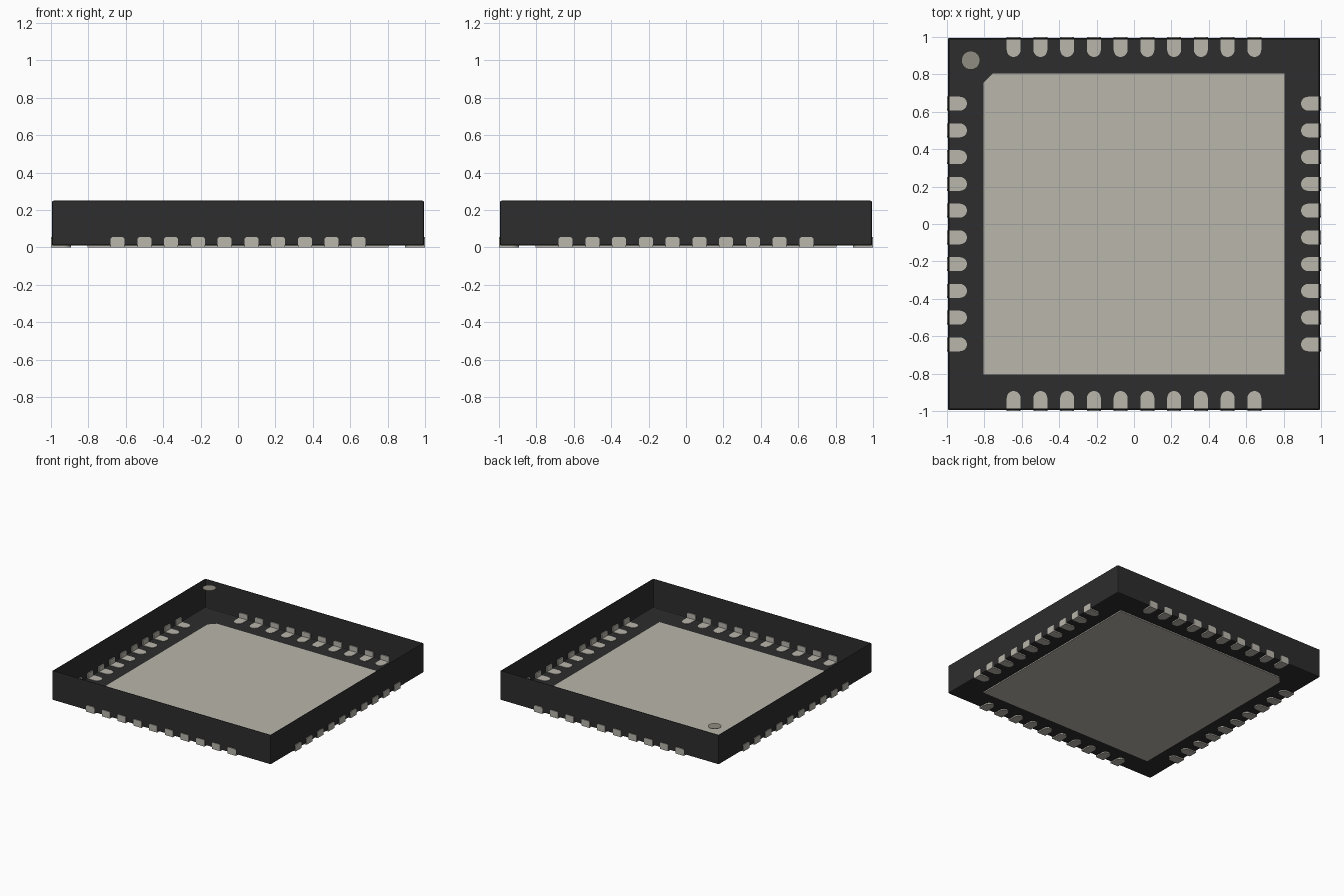
import bpy, bmesh, math
from mathutils import Matrix, Vector

if "Cube" in bpy.data.objects:
    bpy.data.objects.remove(bpy.data.objects["Cube"], do_unlink=True)


def material(name, color):
    m = bpy.data.materials.new(name)
    m.use_nodes = True
    m.diffuse_color = (*color, 1)
    m.node_tree.nodes["Principled BSDF"].inputs["Base Color"].default_value = (*color, 1)
    return m


BLACK = material("black plastic", (0.026, 0.026, 0.026))
METAL = material("tinned metal", (0.485, 0.465, 0.41))
MARK = material("marker grey", (0.28, 0.27, 0.22))


def finish(bm, name, mat):
    bmesh.ops.recalc_face_normals(bm, faces=bm.faces)
    mesh = bpy.data.meshes.new(name)
    bm.to_mesh(mesh)
    bm.free()
    mesh.materials.append(mat)
    obj = bpy.data.objects.new(name, mesh)
    bpy.context.collection.objects.link(obj)
    return obj


def prism(bm, outline, extrude):
    """Closed solid from a flat outline pushed along a vector."""
    face = bm.faces.new([bm.verts.new(p) for p in outline])
    ext = bmesh.ops.extrude_face_region(bm, geom=[face], use_keep_orig=True)
    moved = [g for g in ext["geom"] if isinstance(g, bmesh.types.BMVert)]
    bmesh.ops.translate(bm, verts=moved, vec=extrude)


# Body: thin open tray with softened edges
HALF, FLOOR, TOP = 0.995, 0.01, 0.25
bm = bmesh.new()
bmesh.ops.create_cube(bm, size=1, matrix=Matrix.Translation((0, 0, (FLOOR + TOP) / 2))
                      @ Matrix.Diagonal((2 * HALF, 2 * HALF, TOP - FLOOR, 1)))
bmesh.ops.bevel(bm, geom=bm.edges[:], offset=0.008, segments=2, profile=0.5, affect='EDGES')
lid = [f for f in bm.faces if f.normal.z > 0.99 and f.calc_area() > 1]
bmesh.ops.delete(bm, geom=lid, context='FACES')
body = finish(bm, "body_tray", BLACK)
# keep the outside as the front of the open sheet
if min(body.data.polygons, key=lambda p: p.center.z).normal.z > 0:
    body.data.flip_normals()

# Thermal pad with one clipped corner
PAD, CUT = 0.805, 0.05
bm = bmesh.new()
prism(bm, [(-PAD, -PAD, 0), (PAD, -PAD, 0), (PAD, PAD, 0),
           (CUT - PAD, PAD, 0), (-PAD, PAD - CUT, 0)], Vector((0, 0, 0.013)))
finish(bm, "thermal_pad", METAL)

# Contacts: a round-ended foot and an upright plate, ten on each side
COUNT, PITCH, R, SKIN = 10, 0.143, 0.037, 0.013
TALL, CLIP = 0.055, 0.008
foot = [(-R, -1, 0), (R, -1, 0)]
foot += [(R * math.cos(a), -0.93 + R * math.sin(a), 0)
         for a in (math.pi * i / 10 for i in range(11))]
plate = [(-R, -1, 0), (R, -1, 0), (R, -1, TALL - CLIP), (R - CLIP, -1, TALL),
         (CLIP - R, -1, TALL), (-R, -1, TALL - CLIP)]
for side, name in enumerate(("front", "left", "back", "right")):
    bm = bmesh.new()
    for i in range(COUNT):
        shift = Vector(((i - (COUNT - 1) / 2) * PITCH, 0, 0))
        prism(bm, [Vector(p) + shift for p in foot], Vector((0, 0, SKIN)))
        prism(bm, [Vector(p) + shift for p in plate], Vector((0, SKIN, 0)))
    bmesh.ops.rotate(bm, verts=bm.verts, matrix=Matrix.Rotation(side * math.pi / 2, 3, 'Z'))
    finish(bm, name + "_contacts", METAL)

# Corner marker level with the rim
bm = bmesh.new()
bmesh.ops.create_cone(bm, cap_ends=True, segments=32, radius1=0.05, radius2=0.05, depth=0.003,
                      matrix=Matrix.Translation((-0.873, 0.875, TOP - 0.0015)))
finish(bm, "corner_marker", MARK)
